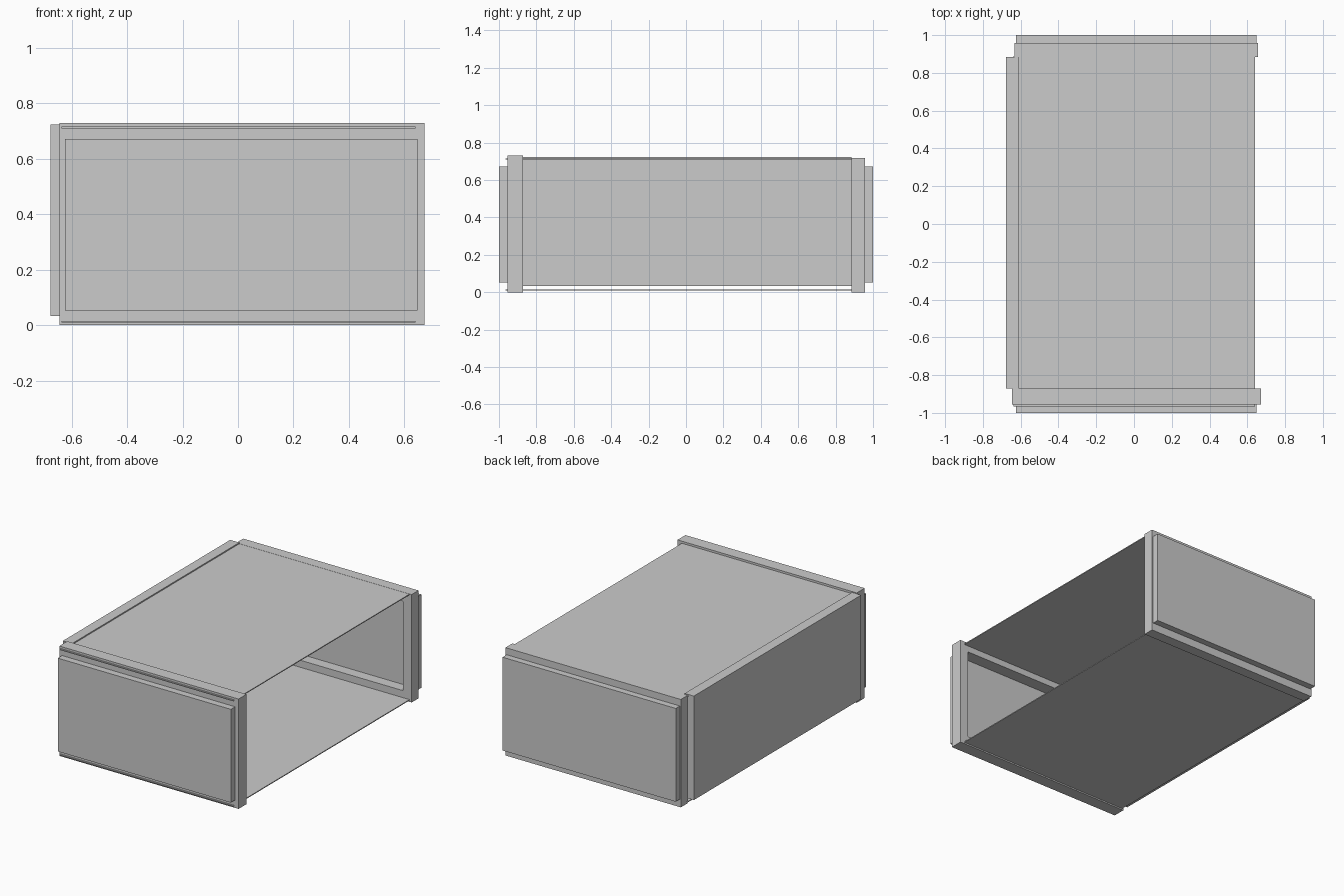
import bpy, bmesh

if "Cube" in bpy.data.objects:
    bpy.data.objects.remove(bpy.data.objects["Cube"])


def mesh_object(name, bm):
    bmesh.ops.recalc_face_normals(bm, faces=bm.faces)
    mesh = bpy.data.meshes.new(name)
    bm.to_mesh(mesh)
    bm.free()
    obj = bpy.data.objects.new(name, mesh)
    bpy.context.collection.objects.link(obj)
    return obj


def box(name, x, y, z):
    bm = bmesh.new()
    bmesh.ops.create_cube(bm, size=1)
    for v in bm.verts:
        for i, (lo, hi) in enumerate((x, y, z)):
            v.co[i] = lo if v.co[i] < 0 else hi
    return mesh_object(name, bm)


def frame(name, x, y, z, border):
    """Rectangular ring in the xz plane, extruded along y."""
    bm = bmesh.new()
    loops = []
    for yy in y:
        for b in (0, border):
            x0, x1, z0, z1 = x[0] + b, x[1] - b, z[0] + b, z[1] - b
            loops.append([bm.verts.new((px, yy, pz)) for px, pz in
                          ((x0, z0), (x1, z0), (x1, z1), (x0, z1))])
    front_out, front_in, back_out, back_in = loops
    for a, b in ((front_out, front_in), (front_in, back_in),
                 (back_in, back_out), (back_out, front_out)):
        for i in range(4):
            j = (i + 1) % 4
            bm.faces.new((a[i], a[j], b[j], b[i]))
    return mesh_object(name, bm)


# End frames, open in the middle
frame("front_frame", (-0.645, 0.673), (-0.955, -0.872), (0, 0.73), 0.062)
frame("back_frame", (-0.632, 0.657), (0.885, 0.957), (0, 0.717), 0.062)

# Raised panels closing both frames from outside
box("front_panel", (-0.625, 0.648), (-1.0, -0.955), (0.052, 0.672))
box("back_panel", (-0.625, 0.648), (0.957, 1.0), (0.052, 0.672))

# Thin top and bottom sheets, passing through the front frame
for name, z in (("top_sheet", 0.713), ("bottom_sheet", 0.012)):
    box(name, (-0.637, 0.641), (-0.965, 0.89), (z - 0.003, z + 0.003))

# Thick left side panel; the right side stays open
box("left_side_panel", (-0.677, -0.61), (-0.872, 0.885), (0.033, 0.724))
